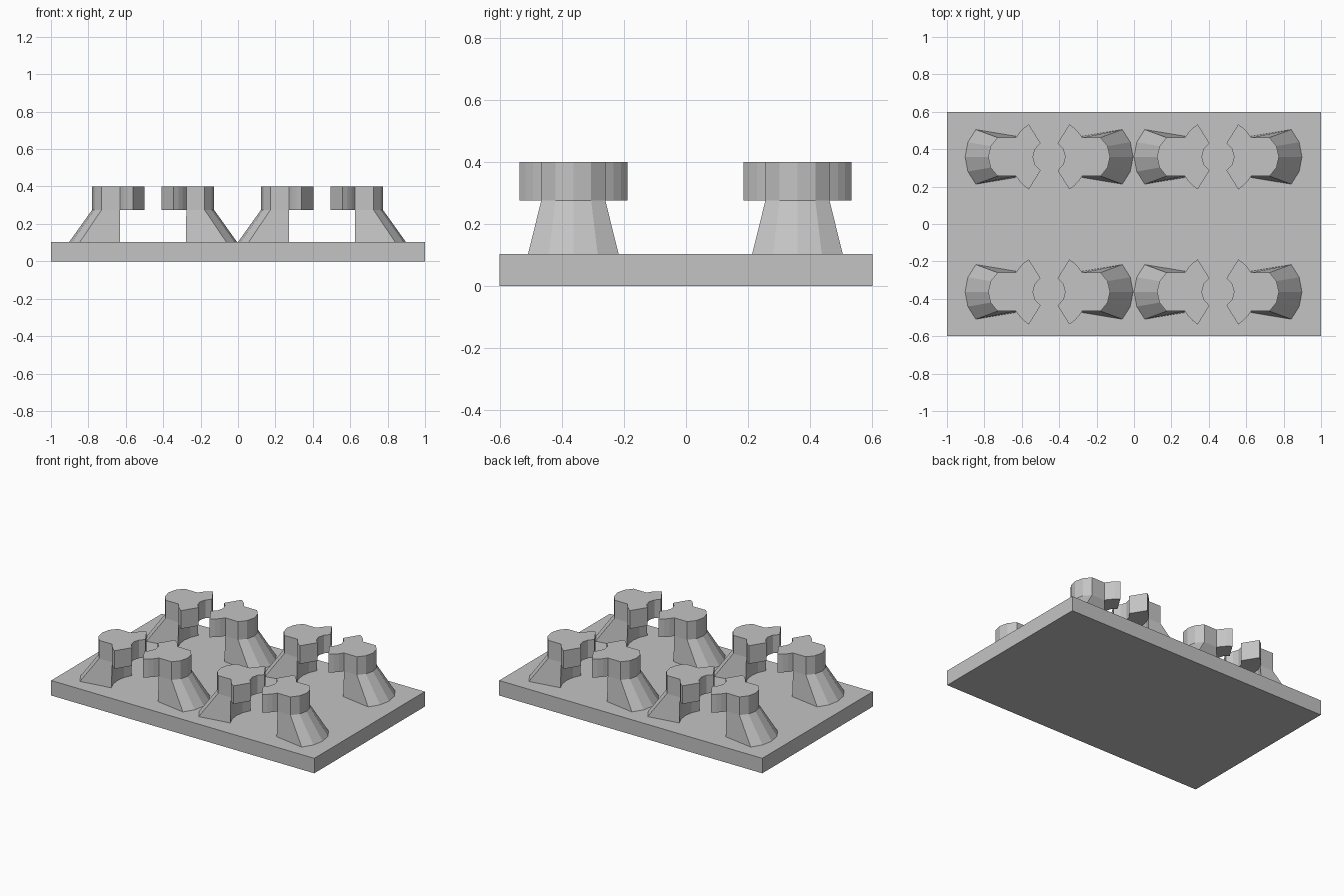
import bpy, bmesh, math

cube = bpy.data.objects.get("Cube")
if cube:
    bpy.data.objects.remove(cube)

grey = bpy.data.materials.new("plain grey")
grey.use_nodes = True
COLOUR = (0.55, 0.55, 0.55, 1)
grey.diffuse_color = COLOUR
grey.node_tree.nodes["Principled BSDF"].inputs["Base Color"].default_value = COLOUR

PLATE_TOP, NECK_Z, TOP_Z = 0.103, 0.275, 0.40


def arc(cx, radius, start, end, steps):
    """Points on an arc centred on (cx, 0), angles in degrees."""
    angles = [math.radians(start + (end - start) * i / steps) for i in range(steps + 1)]
    return [(cx + radius * math.cos(a), radius * math.sin(a)) for a in angles]


def loft(name, lower, upper, z0, z1):
    """Solid between two outlines with the same number of points."""
    bm = bmesh.new()
    a = [bm.verts.new((x, y, z0)) for x, y in lower]
    b = [bm.verts.new((x, y, z1)) for x, y in upper]
    n = len(a)
    for i in range(n):
        j = (i + 1) % n
        bm.faces.new((a[i], a[j], b[j], b[i]))
    bm.faces.new(a[::-1])
    bm.faces.new(b)
    bmesh.ops.recalc_face_normals(bm, faces=bm.faces[:])
    mesh = bpy.data.meshes.new(name)
    bm.to_mesh(mesh)
    bm.free()
    mesh.materials.append(grey)
    return mesh


def place(name, mesh, location=(0, 0, 0), turn=0):
    obj = bpy.data.objects.new(name, mesh)
    obj.location = location
    obj.rotation_euler.z = turn
    bpy.context.collection.objects.link(obj)


# Base plate
outline = [(-1, -0.6), (1, -0.6), (1, 0.6), (-1, 0.6)]
place("base_plate", loft("base_plate", outline, outline, 0, PLATE_TOP))

# Flared post: rounded back, hollow front following the socket circle
foot = arc(-0.235, 0.214, 137, 223, 4) + arc(0, 0.208, 212, 148, 4)
neck_back = arc(-0.195, 0.131, 128, 232, 4)
neck = neck_back + arc(0, 0.205, 210, 150, 4)
post = loft("post", foot, neck, PLATE_TOP, NECK_Z)

# Jaw: rounded back joined to a ring sector that grips the middle
head = (neck_back + arc(0, 0.205, 210, 238, 3)
        + arc(0, 0.086, 238, 122, 4) + arc(0, 0.205, 122, 150, 3))
jaw = loft("jaw", head, head, NECK_Z, TOP_Z)

# Four facing pairs of clips
for row, y in (("front", -0.363), ("back", 0.359)):
    for column, x in (("right", -0.454), ("left", 0.449)):
        for side, turn in (("outer_a", 0), ("outer_b", math.pi)):
            for part, mesh in (("post", post), ("jaw", jaw)):
                place(f"{row}_{column}_{part}_{side}", mesh, (x, y, 0), turn)
